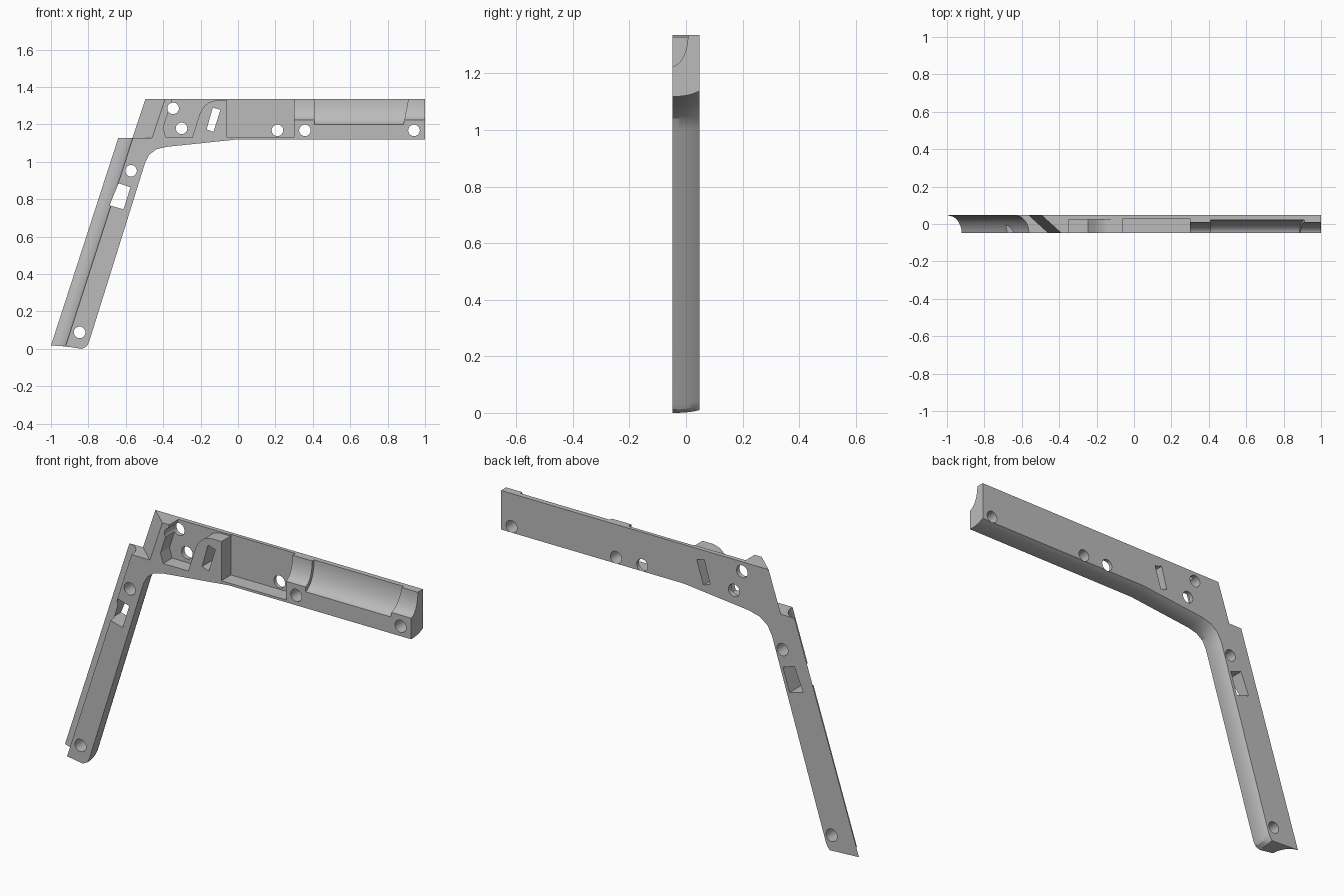
import bpy, bmesh, math

cube = bpy.data.objects.get("Cube")
if cube:
    bpy.data.objects.remove(cube)

FRONT, BACK, TOP, SHELF = -0.047, 0.048, 1.335, 1.128

grey = bpy.data.materials.new("matte grey")
grey.use_nodes = True
grey.diffuse_color = (0.5, 0.5, 0.5, 1)
grey.node_tree.nodes["Principled BSDF"].inputs["Base Color"].default_value = (0.5, 0.5, 0.5, 1)


def loft(name, rings):
    """Skin a stack of equal-length rings and cap both ends."""
    bm = bmesh.new()
    loops = [[bm.verts.new(p) for p in ring] for ring in rings]
    for a, b in zip(loops, loops[1:]):
        for i in range(len(a)):
            j = (i + 1) % len(a)
            bm.faces.new((a[i], a[j], b[j], b[i]))
    bm.faces.new(loops[0])
    bm.faces.new(loops[-1])
    bmesh.ops.recalc_face_normals(bm, faces=bm.faces)
    mesh = bpy.data.meshes.new(name)
    bm.to_mesh(mesh)
    bm.free()
    mesh.materials.append(grey)
    obj = bpy.data.objects.new(name, mesh)
    bpy.context.collection.objects.link(obj)
    return obj


def ring(t):
    """Bracket outline at depth t, from front (0) to back (1)."""
    y = FRONT + (BACK - FRONT) * t
    groove = 0.078 * math.sqrt(max(0, 1 - t * t))
    chamfer = 0.105 * (1 - t)
    inset = 0.02 * t ** 2.5
    # Inner edge: x, z and inward direction
    inner = [(-0.835, 0, 0, 0.5), (-0.81, 0.012, -0.7, 0.7), (-0.797, 0.035, -0.95, 0.3),
             (-0.495, 1.0, -0.95, 0.3), (-0.473, 1.04, -0.8, 0.6), (-0.436, 1.067, -0.5, 0.85),
             (-0.382, 1.08, -0.2, 1), (-0.02, 1.118, 0, 1), (1, 1.118, 0, 1)]
    pts = [(x + dx * inset, z + dz * inset) for x, z, dx, dz in inner]
    pts += [(1, TOP), (-0.495 + chamfer, TOP), (-0.564 + chamfer, SHELF),
            (-0.64 + groove, SHELF), (-1 + groove, 0.018 - 0.06 * groove)]
    return [(x, y, z) for x, z in pts]


def front_prism(name, pts, lo, hi):
    return loft(name, [[(x, y, z) for x, z in pts] for y in (lo, hi)])


def trough(name, x0, x1, ry, rz, slant=0):
    """Elliptical cutter running along the beam."""
    prof = [(-0.053 + ry * math.cos(a), TOP + 0.002 + rz * math.sin(a))
            for a in (math.tau * i / 64 for i in range(64))]
    return loft(name, [[(x + s * (z - 1.2), y, z) for y, z in prof]
                       for x, s in ((x0, 0), (x1, slant))])


bracket = loft("angled_bracket", [ring(i / 10) for i in range(11)])
cutters = []

# Open pockets in the beam, leaving a curved block between them
cutters.append(front_prism("wide_pocket_cutter",
    [(-0.06, 1.13), (0.3, 1.13), (0.3, 1.4), (-0.06, 1.4)], -0.1, 0.03))
cutters.append(front_prism("corner_pocket_cutter",
    [(-0.33, 1.4), (-0.4, 1.18), (-0.385, 1.13), (-0.245, 1.13), (-0.205, 1.255),
     (-0.185, 1.292), (-0.155, 1.318), (-0.12, 1.328), (-0.05, 1.328), (-0.05, 1.4)],
    -0.1, 0.025))

# Rounded trough along the beam
cutters.append(trough("narrow_trough_cutter", 0.29, 1.1, 0.06, 0.113))
cutters.append(trough("wide_trough_cutter", 0.41, 0.885, 0.075, 0.137, 0.19))

# Slanted slots
cutters.append(front_prism("block_slot_cutter",
    [(-0.135, 1.29), (-0.094, 1.278), (-0.131, 1.16), (-0.168, 1.173)], -0.1, 0.1))
cutters.append(front_prism("leg_slot_cutter",
    [(-0.639, 0.885), (-0.575, 0.864), (-0.612, 0.746), (-0.687, 0.767)], -0.1, 0.1))

# Screw holes
for cx, cz in ((-0.347, 1.286), (-0.302, 1.179), (-0.572, 0.952), (-0.847, 0.088),
               (0.211, 1.168), (0.358, 1.168), (0.941, 1.168)):
    circle = [(cx + 0.031 * math.cos(math.tau * i / 32), cz + 0.031 * math.sin(math.tau * i / 32))
              for i in range(32)]
    cutters.append(front_prism("screw_hole_cutter", circle, -0.1, 0.1))

bpy.ops.object.select_all(action='DESELECT')
bpy.context.view_layer.objects.active = bracket
bracket.select_set(True)
for cutter in cutters:
    cutter.hide_render = True
    cut = bracket.modifiers.new("cut", 'BOOLEAN')
    cut.operation = 'DIFFERENCE'
    cut.solver = 'EXACT'
    cut.object = cutter
    bpy.ops.object.modifier_apply(modifier=cut.name)
    bpy.data.objects.remove(cutter)

bpy.ops.object.shade_smooth_by_angle(angle=math.radians(25))
